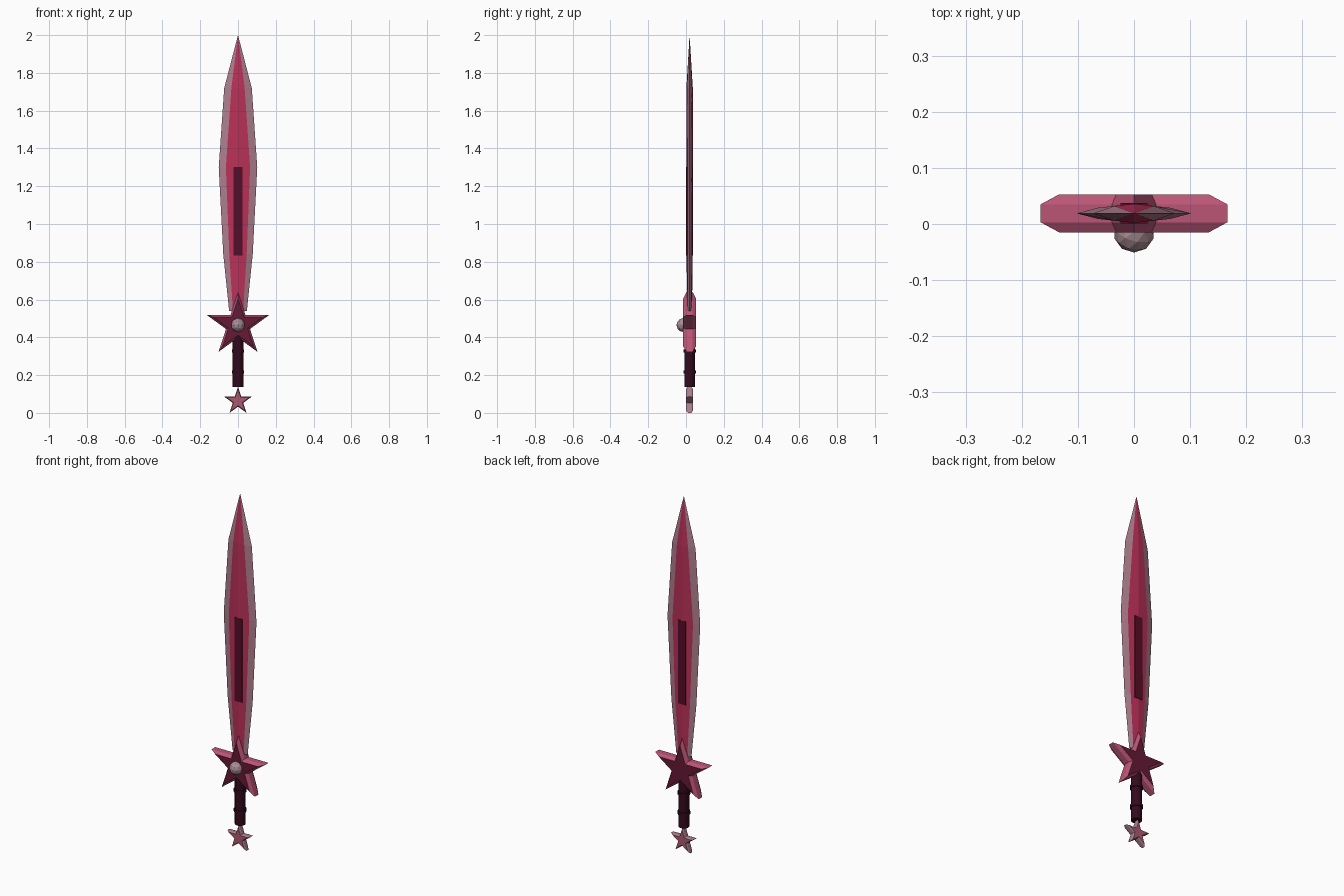
import bpy, bmesh, math
from mathutils import Matrix

if "Cube" in bpy.data.objects:
    bpy.data.objects.remove(bpy.data.objects["Cube"])

CY = 0.019  # depth of the sword's mid plane


def mat(name, r, g, b):
    m = bpy.data.materials.new(name)
    m.diffuse_color = (r, g, b, 1)
    m.use_nodes = True
    m.node_tree.nodes["Principled BSDF"].inputs["Base Color"].default_value = m.diffuse_color
    return m


EDGE = mat("pale_rose", 0.42, 0.21, 0.27)
CORE = mat("crimson", 0.50, 0.03, 0.10)
DARK = mat("dark_wine", 0.09, 0.004, 0.02)
FACE = mat("wine", 0.13, 0.01, 0.035)
SIDE = mat("pink", 0.50, 0.09, 0.18)
GRIP = mat("grip_black_red", 0.035, 0.003, 0.012)
ROSE = mat("rose", 0.42, 0.10, 0.16)
GEM = mat("gem_grey_pink", 0.40, 0.27, 0.30)


def finish(bm, name, mats, loc):
    bmesh.ops.recalc_face_normals(bm, faces=bm.faces)
    me = bpy.data.meshes.new(name)
    bm.to_mesh(me)
    bm.free()
    for m in mats:
        me.materials.append(m)
    ob = bpy.data.objects.new(name, me)
    bpy.context.collection.objects.link(ob)
    ob.location = loc
    return ob


def loft(bm, rings, mat_of):
    n = len(rings[0])
    for a, b in zip(rings, rings[1:]):
        for i in range(n):
            j = (i + 1) % n
            f = bm.faces.new((a[i], a[j], b[j], b[i]))
            f.material_index = mat_of(i)


def star(name, z, radius, inset, half, flat, mats):
    """Five pointed star with chamfered rims on both faces."""
    bm = bmesh.new()
    rings = []
    for y, s in ((-half, inset), (-flat, 1), (flat, 1), (half, inset)):
        ring = []
        for k in range(10):
            r = radius * s * (1 if k % 2 == 0 else 0.382)
            a = k * math.pi / 5
            ring.append(bm.verts.new((r * math.sin(a), y, r * math.cos(a))))
        rings.append(ring)
    loft(bm, rings, lambda i: 1)
    for ring, y in ((rings[0], -half), (rings[-1], half)):
        mid = bm.verts.new((0, y, 0))
        for k in range(10):
            bm.faces.new((ring[k], ring[(k + 1) % 10], mid))
    return finish(bm, name, mats, (0, CY, z))


# Blade: eight-sided section, pale cutting edges around a crimson core
bm = bmesh.new()
rings = []
for z, w, c, t, r in ((0.54, 0.047, 0.027, 0.009, 0.013),
                      (0.84, 0.078, 0.046, 0.011, 0.016),
                      (1.30, 0.102, 0.064, 0.010, 0.017),
                      (1.72, 0.073, 0.035, 0.013, 0.017)):
    pts = ((w, 0), (c, t), (0, r), (-c, t), (-w, 0), (-c, -t), (0, -r), (c, -t))
    rings.append([bm.verts.new((x, y, z)) for x, y in pts])
mat_of = lambda i: 1 if i in (1, 2, 5, 6) else 0
loft(bm, rings, mat_of)
bm.faces.new(rings[0])
tip = bm.verts.new((0, 0, 2.0))
for i in range(8):
    f = bm.faces.new((rings[-1][i], rings[-1][(i + 1) % 8], tip))
    f.material_index = mat_of(i)
finish(bm, "blade", [EDGE, CORE], (0, CY, 0))

# Dark fuller strip running along both faces of the blade
bm = bmesh.new()
bmesh.ops.create_cube(bm, size=1, matrix=Matrix.Diagonal((0.048, 0.036, 0.47, 1)))
finish(bm, "fuller", [DARK], (0, CY, 1.067))

# Star guard and star pommel
star("guard_star", 0.465, 0.175, 0.8, 0.034, 0.016, [FACE, SIDE])
star("pommel_star", 0.0623, 0.077, 0.82, 0.018, 0.009, [ROSE, EDGE])


# Grip with two raised bands
def cylinder(name, z0, z1, r):
    bm = bmesh.new()
    bmesh.ops.create_cone(bm, cap_ends=True, segments=12, radius1=r, radius2=r,
                          depth=z1 - z0)
    finish(bm, name, [GRIP], (0, CY, (z0 + z1) / 2))


cylinder("grip", 0.138, 0.42, 0.028)
for i, z in enumerate((0.217, 0.328)):
    cylinder(f"grip_band_{i + 1}", z - 0.008, z + 0.008, 0.033)

# Faceted gem set in the front of the guard
bm = bmesh.new()
bmesh.ops.create_icosphere(bm, subdivisions=2, radius=0.037)
finish(bm, "gem", [GEM], (0, -0.014, 0.465))
